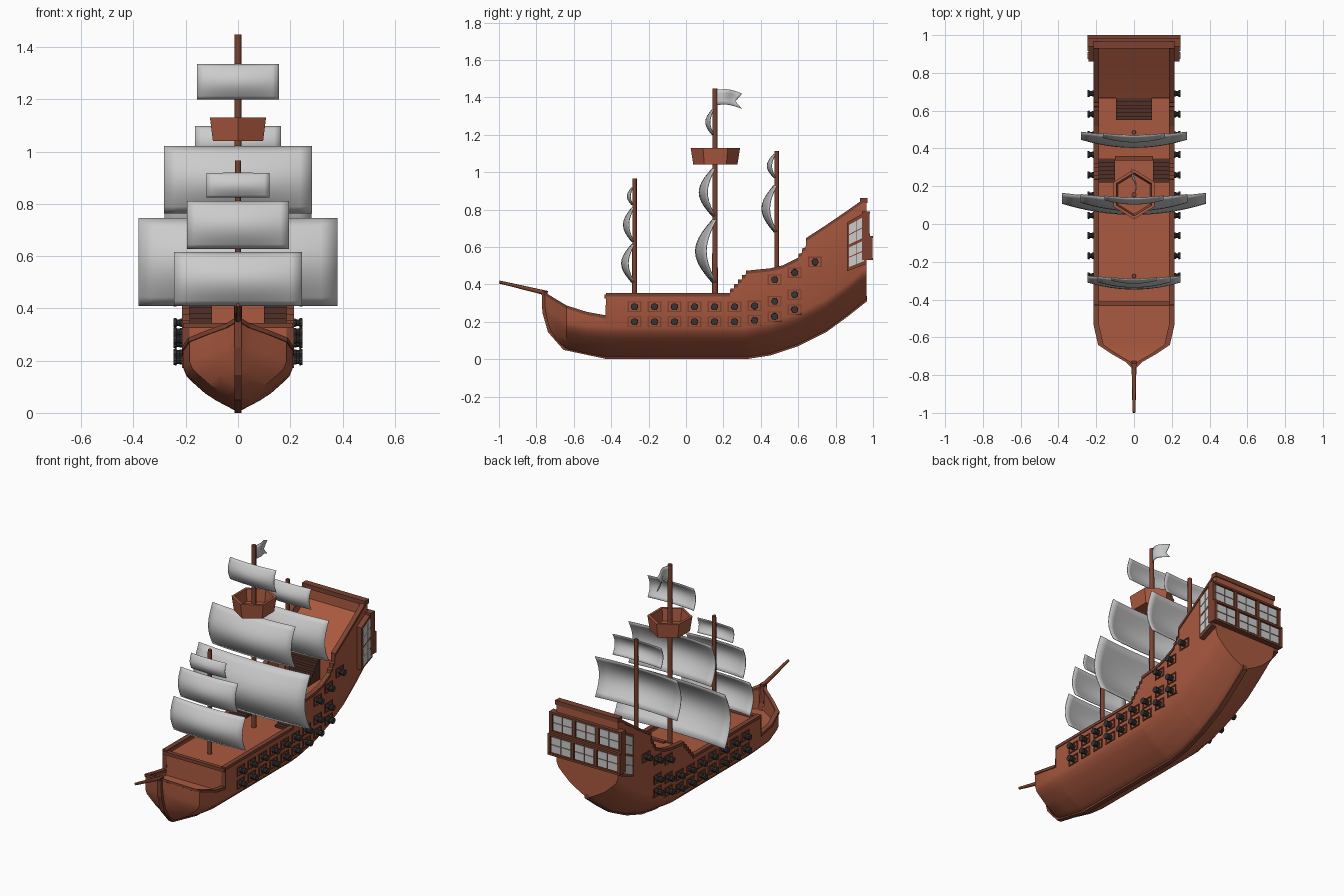
import bpy, bmesh, math
from mathutils import Vector

if "Cube" in bpy.data.objects:
    bpy.data.objects.remove(bpy.data.objects["Cube"])


def material(name, rgb):
    m = bpy.data.materials.new(name)
    m.diffuse_color = (*rgb, 1)
    m.use_nodes = True
    m.node_tree.nodes["Principled BSDF"].inputs["Base Color"].default_value = m.diffuse_color
    return m


WOOD = material("red_wood", (0.40, 0.10, 0.05))
DARK = material("dark_wood", (0.20, 0.055, 0.03))
STEP = material("stair_wood", (0.08, 0.03, 0.02))
IRON = material("iron", (0.035, 0.035, 0.035))


def finish(name, bm, mat=None, smooth=None):
    bmesh.ops.recalc_face_normals(bm, faces=bm.faces)
    me = bpy.data.meshes.new(name)
    bm.to_mesh(me)
    bm.free()
    ob = bpy.data.objects.new(name, me)
    bpy.context.collection.objects.link(ob)
    if mat:
        me.materials.append(mat)
    if smooth:
        me.shade_smooth()
        me.set_sharp_from_angle(angle=math.radians(smooth))
    return ob


def loft(bm, sections):
    rings = [[bm.verts.new(p) for p in s] for s in sections]
    n = len(rings[0])
    for a, b in zip(rings, rings[1:]):
        for i in range(n):
            j = (i + 1) % n
            bm.faces.new((a[i], a[j], b[j], b[i]))
    bm.faces.new(rings[0])
    bm.faces.new(rings[-1])


def prism(bm, yz, x0, x1):
    loft(bm, [[(x, y, z) for y, z in yz] for x in (x0, x1)])


def box(bm, x0, x1, y0, y1, z0, z1):
    prism(bm, [(y0, z0), (y1, z0), (y1, z1), (y0, z1)], x0, x1)


def tube(bm, stops, n=8):
    """Round bar through (point, radius) stops along one straight line."""
    d = Vector(stops[-1][0]) - Vector(stops[0][0])
    q = d.to_track_quat('Z', 'Y')
    loft(bm, [[Vector(p) + q @ Vector((r * math.cos(2 * math.pi * k / n), r * math.sin(2 * math.pi * k / n), 0))
               for k in range(n)] for p, r in stops])


# Hull lines: y, keel height, chine height, half width
lines = [(-.762, .25, .31, .006), (-.73, .15, .25, .04), (-.69, .095, .215, .11), (-.64, .055, .185, .185),
         (-.53, .03, .165, .21), (-.42, .01, .16, .21), (.32, .01, .16, .21), (.45, .03, .185, .21),
         (.60, .08, .235, .21), (.75, .155, .31, .21), (.86, .235, .39, .21), (.965, .32, .475, .21)]
# Sheer line: y, rail height, deck height
E = .002
sheer = [(-.762, .36, .35), (-.73, .34, .21), (-.69, .315, .205), (-.64, .285, .20), (-.53, .25, .20),
         (-.43, .232, .20), (-.43 + E, .35, .325), (-.1, .35, .325), (.22, .35, .325)]
for k in range(5):
    y, z = .235 + .021 * k, .35 + .024 * k
    sheer += [(y, z, .325), (y + E, z + .024, .325)]
sheer += [(.345, .472, .325), (.345 + E, .473, .445), (.45, .483, .445), (.52, .50, .447), (.60, .54, .45),
          (.60 + E, .56, .45), (.62, .565, .45), (.62 + E, .59, .45), (.64, .595, .45), (.64 + E, .645, .45),
          (.665, .66, .45), (.665 + E, .661, .585), (.75, .715, .64), (.86, .79, .72), (.935, .843, .775),
          (.935 + E, .845, .843), (.965, .86, .858)]


def at(y):
    for a, b in zip(lines, lines[1:]):
        if y <= b[0]:
            t = (y - a[0]) / (b[0] - a[0])
            return [p + (q - p) * t for p, q in zip(a, b)][1:]
    return lines[-1][1:]


hull_secs, rail_secs = [], []
for y, top, deck in sheer:
    keel, chine, w = at(y)
    inner = max(w - .02, .002)
    half = [(w * fx, keel + (chine - keel) * fz)
            for fx, fz in ((.06, 0), (.2, .1), (.4, .25), (.6, .43), (.8, .68), (.94, .87), (1, 1.08))]
    half += [(w, top), (inner, top), (inner, deck)]
    hull_secs.append([(x, y, z) for x, z in half] + [(-x, y, z) for x, z in reversed(half)])
    a, b = w + .005, max(w - .024, 0)
    rail_secs.append([(a, y, top - .014), (a, y, top + .003), (b, y, top + .003), (b, y, top - .014)])
bm = bmesh.new()
loft(bm, hull_secs)
finish("hull", bm, WOOD, 30)
bm = bmesh.new()
for s in (1, -1):
    loft(bm, [[(x * s, y, z) for x, y, z in sec] for sec in rail_secs])
finish("rails", bm, DARK)

# Keel and stem
outer = [(-.772, .365), (-.768, .25), (-.738, .145), (-.655, .05), (-.42, 0), (.32, 0), (.45, .02),
         (.60, .07), (.75, .145), (.86, .225), (.968, .31)]
inner = [(y + (.03 if y < -.7 else 0), z + (.0 if y < -.7 else .03)) for y, z in outer]
bm = bmesh.new()
loft(bm, [[(-.014, *o), (.014, *o), (.014, *i), (-.014, *i)] for o, i in zip(outer, inner)])
finish("keel", bm, DARK)

# Bulkhead rails across the decks
bm = bmesh.new()
box(bm, -.21, .21, -.435, -.41, .325, .345)
box(bm, -.10, .10, .335, .36, .43, .455)
box(bm, -.215, .215, .93, .97, .835, .862)
finish("cross_rails", bm, DARK)

# Stairs
bm = bmesh.new()
for x0, x1, y0, y1, z0, z1 in ((.10, .19, .22, .347, .32, .445), (-.19, -.10, .22, .347, .32, .445),
                               (-.095, .095, .55, .667, .445, .585)):
    for k in range(6):
        box(bm, x0, x1, y0 + (y1 - y0) * k / 6, y1, z0, z0 + (z1 - z0) * (k + 1) / 6)
finish("stairs", bm, STEP)

# Guns and gun ports
ys = [-.275 + .107 * i for i in range(9)]
guns = list(zip(ys, [.2] * 6 + [.208, .228, .265])) + list(zip(ys, [.28] * 6 + [.285, .31, .345]))
guns += [(ys[7], .425), (ys[8], .463), (.69, .52)]
gun, port = bmesh.new(), bmesh.new()
for y, z in guns:
    for s in (1, -1):
        tube(gun, [((s * .20, y, z), .017), ((s * .222, y, z), .016), ((s * .224, y, z), .013),
                   ((s * .234, y, z), .013), ((s * .235, y, z), .019), ((s * .247, y, z), .018)], 10)
        lo, hi = sorted((s * .2, s * .215))
        for e in (1, -1):
            a, b = sorted((y + e * .030, y + e * .037))
            box(port, lo, hi, a, b, z - .028, z + .028)
            a, b = sorted((z + e * .022, z + e * .028))
            box(port, lo, hi, y - .03, y + .03, a, b)
finish("cannons", gun, IRON, 35)
finish("gun_ports", port, DARK)


# Stern gallery with side and rear windows
def side(u, v):
    return (.86 + .105 * u, (.47 + .04 * u) * (1 - v) + (.73 + .06 * u) * v)


def span(i, n, gap):
    return (i + gap) / n, (i + 1 - gap) / n


frame, pane = bmesh.new(), bmesh.new()
for s in (1, -1):
    prism(frame, [side(0, 0), side(1, 0), side(1, 1), side(0, 1)], s * .2, s * .242)
    for r in range(2):
        for c in range(2):
            for k in range(2):
                u0, u1 = [.1 + .8 * t for t in span(c, 2, .05)]
                v0, v1 = [.06 + .46 * r + .42 * t for t in span(k, 2, .05)]
                prism(pane, [side(u0, v0), side(u1, v0), side(u1, v1), side(u0, v1)], s * .23, s * .246)
for z0, z1, yb in ((.53, .66, .988), (.66, .79, .972)):
    box(frame, -.245, .245, .94, yb, z0, z1)
    box(frame, -.247, .247, .94, yb + .012, z0, z0 + .012)
    box(frame, -.247, .247, .94, yb + .012, z1 - .012, z1)
    for k in range(4):
        x = -.238 + .476 * k / 3
        box(frame, x - .009, x + .009, .94, yb + .01, z0, z1)
    for c in range(3):
        for i in range(2):
            for k in range(2):
                u0, u1 = span(i, 2, .05)
                v0, v1 = span(k, 2, .05)
                x = -.226 + .1587 * c
                box(pane, x + .134 * u0, x + .134 * u1, .96, yb + .005,
                    z0 + .016 + .098 * v0, z0 + .016 + .098 * v1)
finish("stern_gallery", frame, DARK)
finish("window_panes", pane)

# Masts and bowsprit
for name, y, z0, z1, r in (("fore_mast", -.275, .3, .967, .013), ("main_mast", .155, .3, 1.448, .015),
                           ("mizzen_mast", .485, .42, 1.112, .013)):
    bm = bmesh.new()
    tube(bm, [((0, y, z0), r), ((0, y, z1), r * .9)])
    finish(name, bm, DARK, 50)
bm = bmesh.new()
tube(bm, [((0, -.74, .352), .013), ((0, -.998, .413), .008)])
finish("bowsprit", bm, DARK, 50)

# Lookout basket
bm = bmesh.new()
loft(bm, [[(.94 * r * math.sin(k * math.pi / 3), .157 + r * math.cos(k * math.pi / 3), z) for k in range(6)]
          for r, z in ((.118, 1.04), (.132, 1.13), (.115, 1.13), (.105, 1.055))])
finish("lookout_basket", bm, WOOD)


def sheet(name, fn, nu, nv):
    bm = bmesh.new()
    g = [[bm.verts.new(fn(i / nu, j / nv)) for j in range(nv + 1)] for i in range(nu + 1)]
    for i in range(nu):
        for j in range(nv):
            bm.faces.new((g[i][j], g[i + 1][j], g[i + 1][j + 1], g[i][j + 1]))
    ob = finish(name, bm, None, 40)
    mod = ob.modifiers.new("thickness", 'SOLIDIFY')
    mod.thickness, mod.offset = .004, 0


# Sails: mast y, bottom, top, half width, bulge
for name, y, z0, z1, w, d in (
        ("fore_lower_sail", -.275, .41, .615, .245, .055), ("fore_middle_sail", -.275, .628, .81, .195, .045),
        ("fore_top_sail", -.275, .825, .918, .12, .024), ("main_lower_sail", .155, .41, .745, .38, .09),
        ("main_middle_sail", .155, .765, 1.02, .283, .07), ("main_top_sail", .155, 1.20, 1.335, .157, .035),
        ("mizzen_lower_sail", .485, .68, .93, .28, .065), ("mizzen_top_sail", .485, .97, 1.097, .165, .036)):
    def sail(u, v):
        s = 2 * u - 1
        return (w * s, y - .015 + .06 * w * s * s - d * math.sin(math.pi * v) * (1 - .4 * s * s), z0 + (z1 - z0) * v)
    sheet(name, sail, 12, 10)


# Swallow-tailed flag
def flag(u, v):
    return (.012 * math.sin(5 * u), .16 + u * (.14 - .035 * (1 - abs(2 * v - 1))),
            1.358 + .082 * v - .02 * u + .012 * math.sin(math.pi * u))


sheet("flag", flag, 10, 4)
